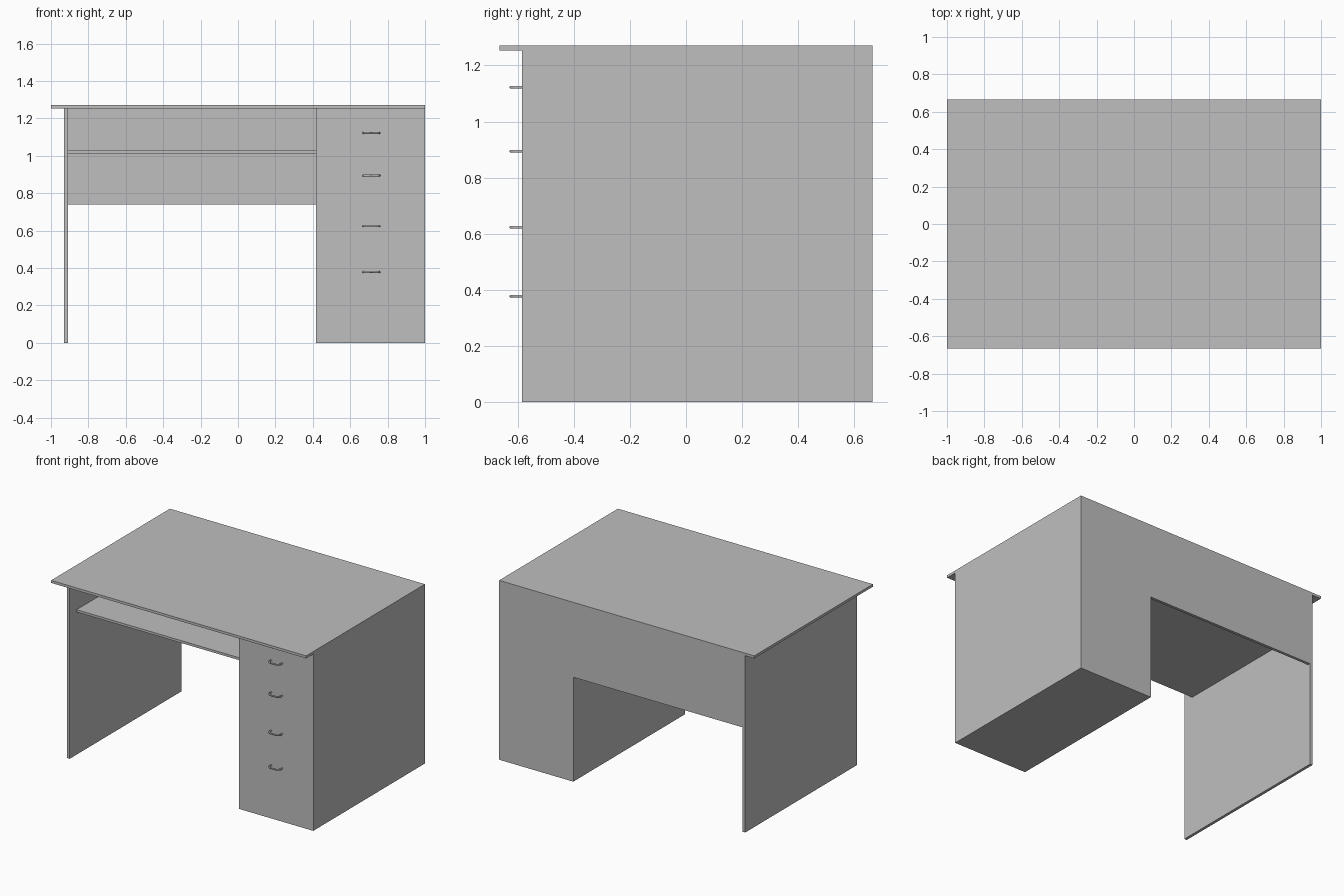
import bpy
import bmesh
from math import cos, sin, radians
from mathutils import Vector

default = bpy.data.objects.get("Cube")
if default:
    bpy.data.objects.remove(default, do_unlink=True)

# One plain grey for everything
grey = bpy.data.materials.new("plain_grey")
grey.use_nodes = True
COLOUR = (0.52, 0.52, 0.52, 1)
grey.diffuse_color = COLOUR
grey.node_tree.nodes["Principled BSDF"].inputs["Base Color"].default_value = COLOUR


def add_object(name, data):
    obj = bpy.data.objects.new(name, data)
    bpy.context.scene.collection.objects.link(obj)
    data.materials.append(grey)
    return obj


def board(name, x, y, z):
    """Box spanning the given (low, high) ranges."""
    bm = bmesh.new()
    bmesh.ops.create_cube(bm, size=1)
    for v in bm.verts:
        v.co = Vector([(lo + hi) / 2 + c * (hi - lo)
                       for c, (lo, hi) in zip(v.co, (x, y, z))])
    mesh = bpy.data.meshes.new(name)
    bm.to_mesh(mesh)
    bm.free()
    return add_object(name, mesh)


FRONT, BACK = -0.585, 0.665
TOP = 1.253          # underside of the desktop
LEG_IN, CAB_IN = -0.91, 0.418

# Main boards
board("desktop", (-1, 1), (-BACK, BACK), (TOP, 1.271))
board("drawer_cabinet", (CAB_IN, 1), (FRONT, BACK), (0, TOP))
board("side_panel", (-0.93, LEG_IN), (FRONT, BACK), (0, TOP))
board("back_panel", (LEG_IN, CAB_IN), (BACK - 0.02, BACK), (0.74, TOP))
board("keyboard_shelf", (LEG_IN, CAB_IN), (-0.507, BACK - 0.02), (1.01, 1.027))


def handle_mesh():
    """U-shaped bow handle swept along a path with rounded corners."""
    half, reach, r = 0.043, 0.039, 0.022
    right = [(half, 0.004)]
    for a in range(0, 91, 15):
        right.append((half - r + r * cos(radians(a)),
                      -reach + r - r * sin(radians(a))))
    path = right + [(-x, y) for x, y in reversed(right)]
    curve = bpy.data.curves.new("handle_path", "CURVE")
    curve.dimensions = "3D"
    curve.bevel_depth = 0.0055
    curve.bevel_resolution = 1
    curve.use_fill_caps = True
    spline = curve.splines.new("POLY")
    spline.points.add(len(path) - 1)
    for point, (x, y) in zip(spline.points, path):
        point.co = (x, y, 0, 1)
    temp = bpy.data.objects.new("handle_path", curve)
    bpy.context.scene.collection.objects.link(temp)
    bpy.context.view_layer.update()
    graph = bpy.context.evaluated_depsgraph_get()
    mesh = bpy.data.meshes.new_from_object(temp.evaluated_get(graph))
    bpy.data.objects.remove(temp, do_unlink=True)
    mesh.materials.clear()
    return mesh


# Drawer handles
base = handle_mesh()
for i, z in enumerate((1.122, 0.894, 0.623, 0.378), 1):
    handle = add_object(f"drawer_handle_{i}", base.copy())
    handle.location = (0.713, FRONT, z)
bpy.data.meshes.remove(base)
